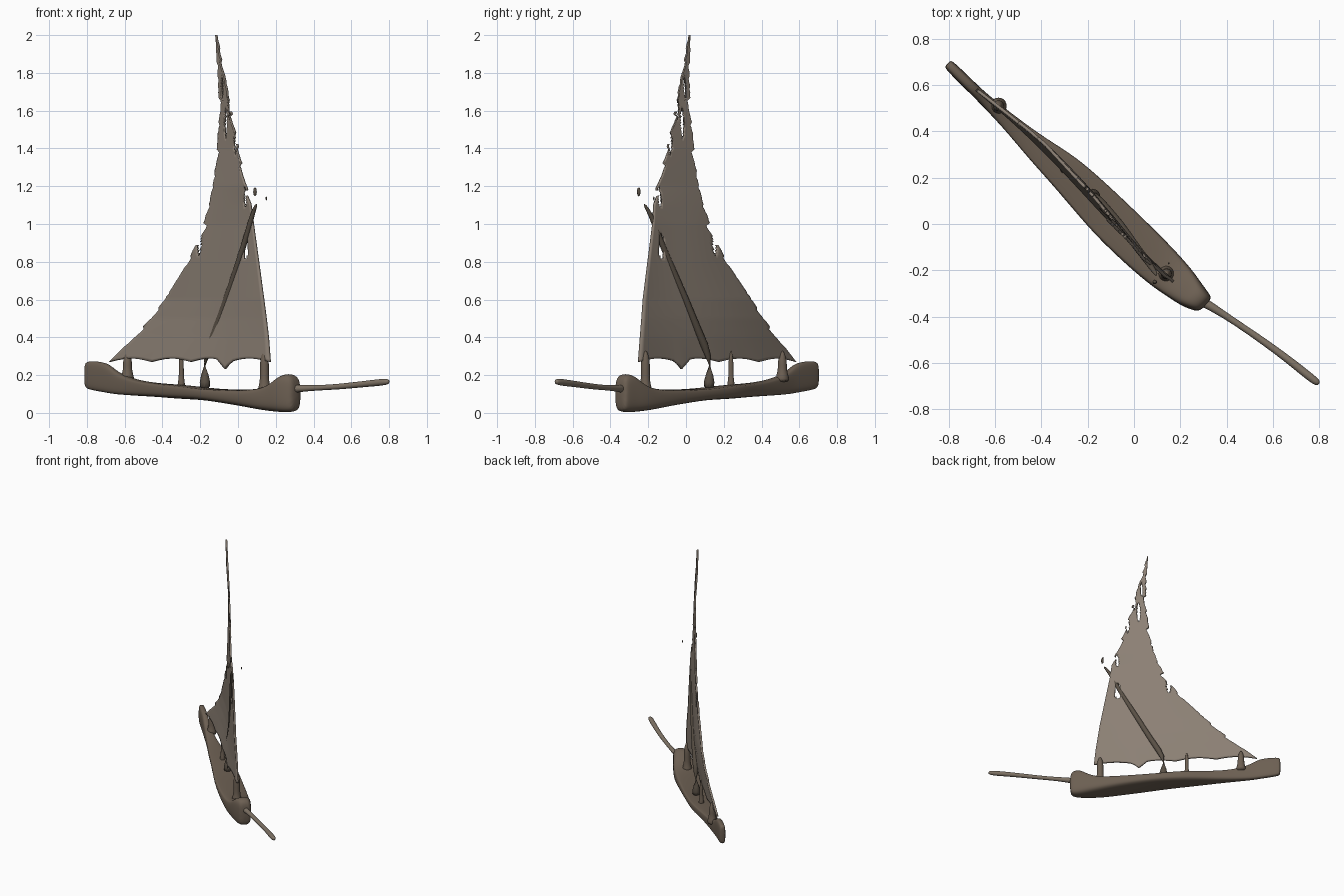
import bpy, bmesh, math, random
from mathutils import Vector

if "Cube" in bpy.data.objects:
    bpy.data.objects.remove(bpy.data.objects["Cube"])

random.seed(4)


def material(name, rgb):
    m = bpy.data.materials.new(name)
    m.diffuse_color = (*rgb, 1)
    m.use_nodes = True
    m.node_tree.nodes["Principled BSDF"].inputs["Base Color"].default_value = m.diffuse_color
    return m


WOOD = material("weathered_wood", (0.15, 0.115, 0.085))
DARK = material("dark_wood", (0.10, 0.08, 0.06))
POLE = material("pale_wood", (0.21, 0.17, 0.13))
CLOTH = material("canvas", (0.26, 0.215, 0.175))


def make(name, bm, mat):
    bmesh.ops.recalc_face_normals(bm, faces=bm.faces)
    me = bpy.data.meshes.new(name)
    bm.to_mesh(me)
    bm.free()
    for p in me.polygons:
        p.use_smooth = True
    me.materials.append(mat)
    ob = bpy.data.objects.new(name, me)
    bpy.context.collection.objects.link(ob)
    return ob


def loft(name, rings, mat, levels=2):
    bm = bmesh.new()
    vs = [[bm.verts.new(p) for p in r] for r in rings]
    n = len(vs[0])
    for a, b in zip(vs, vs[1:]):
        for i in range(n):
            bm.faces.new((a[i], a[(i + 1) % n], b[(i + 1) % n], b[i]))
    bm.faces.new(vs[0][::-1])
    bm.faces.new(vs[-1])
    ob = make(name, bm, mat)
    ob.modifiers.new("smooth", "SUBSURF").levels = levels
    ob.modifiers["smooth"].render_levels = levels
    return ob


def tube(name, pts, mat, n=10):
    # pts: (x, y, z, radius)
    rings = []
    for i, p in enumerate(pts):
        a, b = pts[max(i - 1, 0)], pts[min(i + 1, len(pts) - 1)]
        q = (Vector(b[:3]) - Vector(a[:3])).to_track_quat("Z", "Y")
        rings.append([Vector(p[:3]) + q @ Vector((p[3] * math.cos(k * math.tau / n),
                                                  p[3] * math.sin(k * math.tau / n), 0))
                      for k in range(n)])
    return loft(name, rings, mat, 1)


def sample(table, v):
    for a, b in zip(table, table[1:]):
        if v <= b[0]:
            f = (v - a[0]) / (b[0] - a[0])
            return [p + (q - p) * f for p, q in zip(a[1:], b[1:])]
    return table[-1][1:]


def world(s, t, z):
    # s runs along the keel, t across it
    return Vector((0.733 * s + 0.68 * t, -0.68 * s + 0.733 * t, z))


# Hull: distance along keel, side limits, bottom and top height
HULL = [(-1.062, -.055, -.022, .14, .26), (-1.05, -.064, -.016, .125, .275),
        (-.90, -.068, -.02, .108, .268), (-.85, -.07, -.02, .10, .22),
        (-.70, -.078, -.01, .092, .185), (-.52, -.102, .012, .085, .168),
        (-.38, -.113, .042, .075, .162), (-.20, -.135, .045, .07, .145),
        (-.07, -.148, .044, .058, .138), (.12, -.15, .04, .035, .135),
        (.25, -.142, .032, .015, .14), (.33, -.128, .022, .008, .17),
        (.385, -.12, .01, .005, .205), (.44, -.10, .0, .006, .205),
        (.468, -.08, -.008, .02, .17)]
rings = []
for s, lo, hi, zb, zt in HULL:
    ring = []
    for k in range(16):
        c, d = math.cos(k * math.tau / 16), math.sin(k * math.tau / 16)
        t = (lo + hi) / 2 + (hi - lo) / 2 * math.copysign(abs(c) ** .6, c) * 1.03
        z = (zb + zt) / 2 + (zt - zb) / 2 * math.copysign(abs(d) ** .6, d) * 1.03
        if d > .6 and -.85 < s < .35:
            z -= .014 * d  # hollow deck
        ring.append(world(s, t, z))
    rings.append(ring)
loft("hull", rings, WOOD)

# Bowsprit
tube("bowsprit", [(.27, -.32, .125, .026), (.34, -.36, .13, .018), (.44, -.425, .133, .014),
                  (.55, -.50, .14, .016), (.66, -.58, .152, .017), (.74, -.645, .16, .019),
                  (.785, -.68, .165, .018), (.80, -.69, .166, .010)], POLE)

# Sail: height, stern edge x y, bow edge x y
SAIL = [(.27, -.68, .58, .17, -.25), (.40, -.55, .48, .16, -.24), (.5, -.46, .41, .148, -.232),
        (.60, -.385, .345, .135, -.225), (.80, -.26, .21, .108, -.20), (1.0, -.18, .125, .08, -.175),
        (1.1, -.15, .09, .068, -.17), (1.2, -.13, .065, .045, -.155), (1.4, -.107, .04, .002, -.10),
        (1.6, -.095, .022, -.035, -.06), (1.8, -.105, .015, -.075, -.02), (2.0, -.117, .022, -.112, .015)]
# Tears in the cloth: x, z, half width, half height
TEARS = [(-.205, .90, .012, .07), (.045, .88, .014, .07), (-.062, 1.53, .008, .08),
         (-.012, 1.43, .007, .06), (-.045, 1.62, .006, .07), (-.125, 1.26, .007, .03),
         (.04, 1.14, .007, .05), (-.08, 1.72, .005, .06)]
COLS, ROWS = 40, 120
bm = bmesh.new()
grid = []
jag0 = jag1 = 0
for r in range(ROWS + 1):
    z = .27 + 1.73 * r / ROWS
    x0, y0, x1, y1 = sample(SAIL, z)
    # ragged edges: each tooth grows inwards, then snaps back
    jag0 = 0 if random.random() < .3 else jag0 + random.uniform(0, .006)
    jag1 = 0 if random.random() < .3 else jag1 + random.uniform(0, .006)
    width = math.hypot(x1 - x0, y1 - y0)
    e0 = min(jag0 / width, .22) if z > .35 else 0
    e1 = min(jag1 / width, .3) if z > 1.1 else 0
    row = []
    for c in range(COLS + 1):
        u = c / COLS
        w = e0 + u * (1 - e0 - e1)
        belly = .03 * math.sin(math.pi * w) * math.cos(math.pi * w * .8) * max(0, 1.1 - z)
        sag = math.exp(-((u - .72) / .025) ** 2) * .045 * max(0, 1 - (z - .27) / .15)
        lift = .018 * abs(math.sin(u * math.pi * 4)) * max(0, 1 - (z - .27) / .15)
        row.append(bm.verts.new((x0 + (x1 - x0) * w + .68 * belly,
                                 y0 + (y1 - y0) * w + .733 * belly, z - sag + lift)))
    grid.append(row)
for a, b in zip(grid, grid[1:]):
    for c in range(COLS):
        quad = (a[c], a[c + 1], b[c + 1], b[c])
        m = sum((v.co for v in quad), Vector()) / 4
        if all(((m.x - x) / rx) ** 2 + ((m.z - z) / rz) ** 2 > 1 for x, z, rx, rz in TEARS):
            bm.faces.new(quad)
bmesh.ops.delete(bm, geom=[v for v in bm.verts if not v.link_faces], context="VERTS")
sail = make("sail", bm, CLOTH)
solid = sail.modifiers.new("thickness", "SOLIDIFY")
solid.thickness, solid.offset = .013, 0

# Raked spar across the sail
tube("spar", [(-.175, .12, .12, .038), (-.175, .125, .20, .028), (-.18, .13, .29, .026),
              (-.12, .065, .43, .02), (-.06, 0, .60, .019), (0, -.085, .79, .017),
              (.05, -.15, .95, .015), (.075, -.185, 1.05, .014), (.10, -.225, 1.11, .007)], DARK)

# Flared posts joining sail foot to deck
for name, x, y, z0, r in (("stern_post", -.585, .51, .17, .024), ("middle_post", -.30, .238, .14, .013),
                          ("bow_post", .14, -.215, .11, .024)):
    tube(name, [(x, y, z0 - .01, r * 2), (x, y, z0 + .03, r * 1.3), (x, y, z0 + .07, r),
                (x, y, .265, r * 1.1), (x, y, .30, r * .8), (x, y, .33, r * .3)], WOOD)

# Torn scraps by the spar tip
for i, (x, y, z, r) in enumerate(((.09, -.25, 1.17, .014), (.15, -.17, 1.135, .006))):
    tube(f"scrap_{i + 1}", [(x, y, z - r * 1.8, r * .4), (x, y, z, r), (x, y, z + r * 1.8, r * .5)], DARK, 6)
